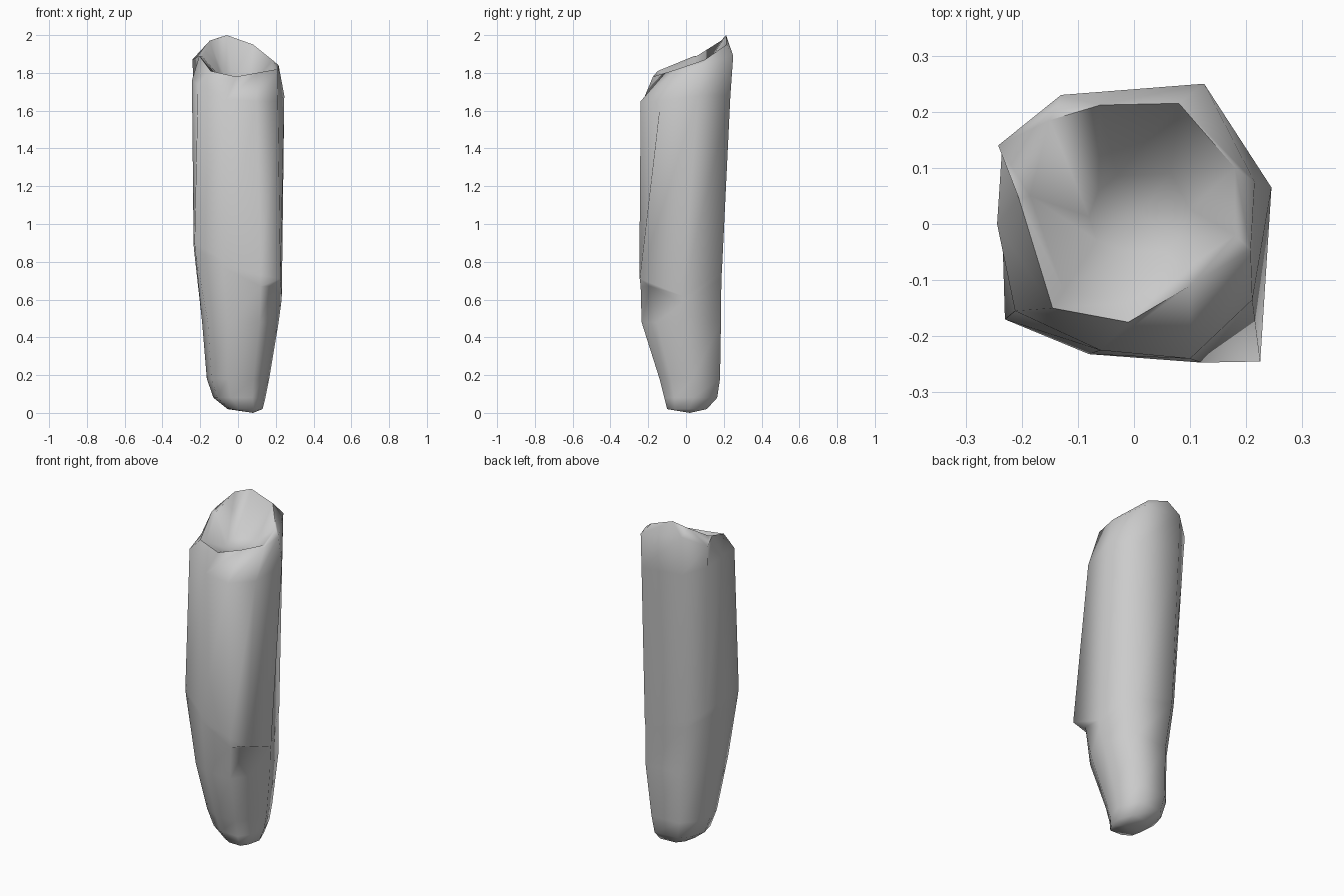
import bpy, bmesh

# Nine-sided cross-section in -1..1, starting at the right and going round by the back
OUTLINE = [(1, .1), (.62, 1), (-.45, .94), (-.82, .55), (-1, -.1),
           (-.85, -.7), (-.33, -.97), (.5, -1), (.8, -.62)]


def ring(x0, x1, y0, y1, z):
    """Cross-section fitted to bounds."""
    cx, cy, rx, ry = (x0 + x1) / 2, (y0 + y1) / 2, (x1 - x0) / 2, (y1 - y0) / 2
    return [(cx + u * rx, cy + v * ry, z) for u, v in OUTLINE]


# Tapered foot
rings = [
    ring(-.055, .13, -.10, .11, .02),
    ring(-.13, .145, -.115, .165, .08),
    ring(-.165, .165, -.14, .18, .18),
    ring(-.19, .215, -.235, .185, .48),
]

# Slanting crease across the front, ending in a jutting ledge on the right
crease = [(.232, -.02, .62), (.14, .19, .75), (-.12, .18, .80), (-.20, .10, .85),
          (-.235, 0, .89), (-.23, -.17, .90), (-.08, -.232, .81),
          (.12, -.247, .73), (.225, -.245, .71)]
# Undercut beneath the ledge
under = [(x * .985, y * .985, z - .04) for x, y, z in crease]
under[7:] = [(.12, -.24, .67), (.185, -.19, .67)]
rings += [under, crease]
# Shoulder
rings.append([(.245, .065, 1.68), (.13, .235, 1.68), (-.13, .222, 1.7), (-.235, .135, 1.74),
              (-.244, .0, 1.76), (-.212, -.155, 1.74), (-.06, -.225, 1.66),
              (.10, -.24, 1.65), (.211, -.135, 1.65)])
# Slanted rim, high at the back
rings.append([(.215, .075, 1.84), (.125, .25, 1.89), (-.13, .23, 1.93), (-.242, .14, 1.87),
              (-.205, .045, 1.89), (-.145, -.15, 1.81), (-.01, -.175, 1.78),
              (.10, -.11, 1.80), (.208, -.045, 1.82)])
# Back crest that forms the peak, and the inner lip at the front
rings.append([(.18, .10, 1.87), (.08, .215, 1.95), (-.06, .212, 2.0), (-.15, .185, 1.97),
              (-.185, .05, 1.885), (-.125, -.12, 1.795), (-.01, -.14, 1.77),
              (.09, -.08, 1.785), (.18, -.02, 1.815)])
# Floor of the hollow
rings.append([(.09 * u + .01, .07 * v + .02, 1.755 + .015 * v) for u, v in OUTLINE])

bm = bmesh.new()
loops = [[bm.verts.new(p) for p in r] for r in rings]
n = len(OUTLINE)
# Triangulated sides; the diagonals give the ridge rising from the ledge
for a, b in zip(loops, loops[1:]):
    for i in range(n):
        j = (i + 1) % n
        bm.faces.new((a[i], a[j], b[j]))
        bm.faces.new((a[i], b[j], b[i]))

# Pointed base and closed hollow
for loop, tip in ((loops[0], (.08, .02, 0)), (loops[-1], (.01, .02, 1.75))):
    c = bm.verts.new(tip)
    for i in range(n):
        bm.faces.new((loop[i], loop[(i + 1) % n], c))

bmesh.ops.recalc_face_normals(bm, faces=bm.faces[:])
mesh = bpy.data.meshes.new("standing_stone")
bm.to_mesh(mesh)
bm.free()
stone = bpy.data.objects.new("standing_stone", mesh)
bpy.context.collection.objects.link(stone)
bpy.context.view_layer.objects.active = stone
stone.select_set(True)
bpy.ops.object.shade_smooth_by_angle(angle=1.4)
